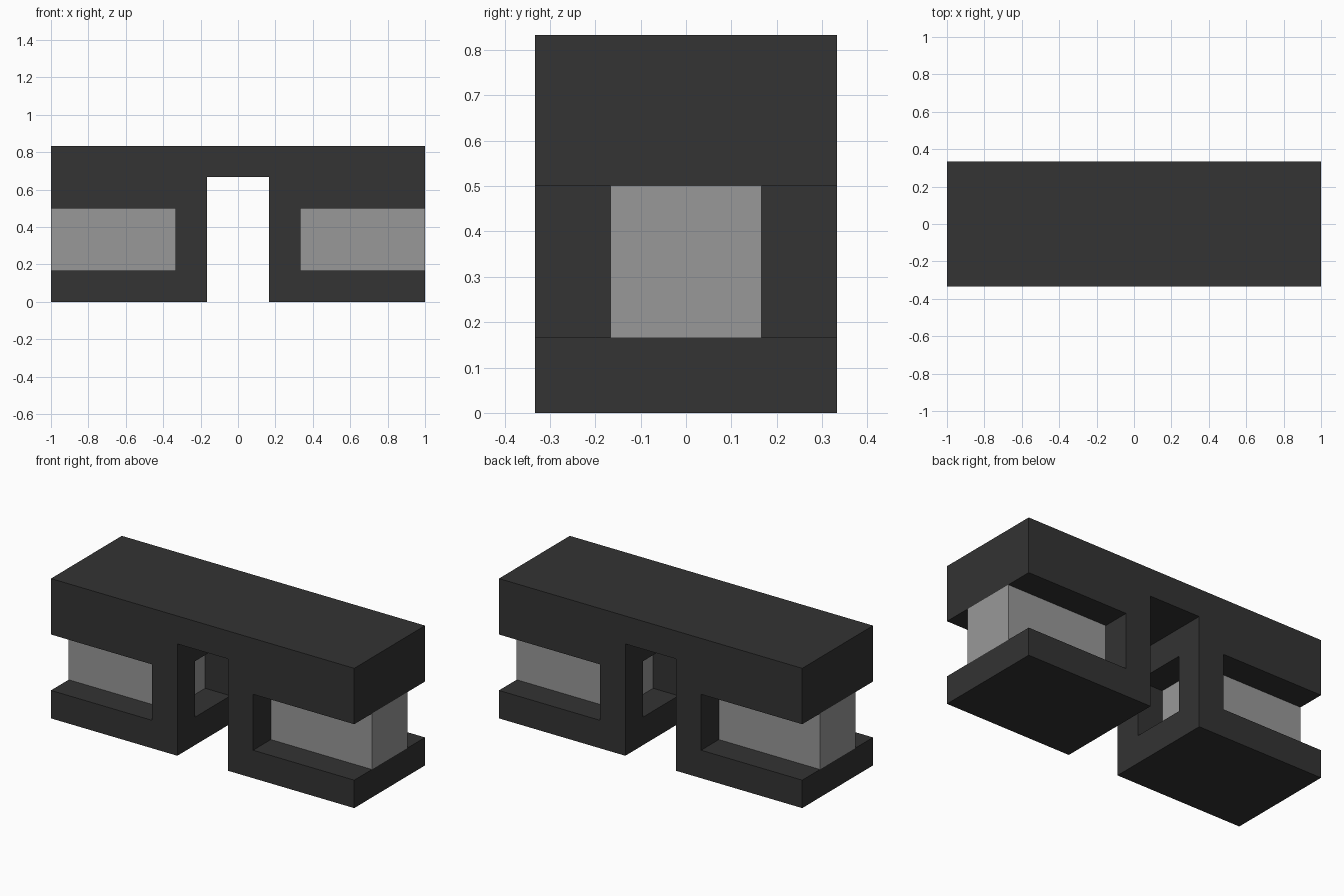
import bpy
import bmesh

U = 1 / 6  # the whole design sits on a grid of sixths

if "Cube" in bpy.data.objects:
    bpy.data.objects.remove(bpy.data.objects["Cube"], do_unlink=True)


def make_material(name, level):
    colour = (level, level, level, 1)
    mat = bpy.data.materials.new(name)
    mat.use_nodes = True
    mat.diffuse_color = colour
    bsdf = next(n for n in mat.node_tree.nodes if n.type == "BSDF_PRINCIPLED")
    bsdf.inputs["Base Color"].default_value = colour
    return mat


def extrude_profile(name, outline, half_depth, mat):
    """Extrude an x-z outline, in grid units, along y."""
    bm = bmesh.new()
    face = bm.faces.new([bm.verts.new((x * U, -half_depth * U, z * U)) for x, z in outline])
    new = bmesh.ops.extrude_face_region(bm, geom=[face])["geom"]
    verts = [g for g in new if isinstance(g, bmesh.types.BMVert)]
    bmesh.ops.translate(bm, verts=verts, vec=(0, 2 * half_depth * U, 0))
    bmesh.ops.recalc_face_normals(bm, faces=bm.faces)
    mesh = bpy.data.meshes.new(name)
    bm.to_mesh(mesh)
    bm.free()
    mesh.materials.append(mat)
    obj = bpy.data.objects.new(name, mesh)
    bpy.context.collection.objects.link(obj)
    return obj


def rectangle(x0, x1, z0, z1):
    return [(x0, z0), (x1, z0), (x1, z1), (x0, z1)]


dark = make_material("dark grey", 0.0331)
light = make_material("light grey", 0.3185)

# Frame: top beam, two pillars and two feet as one mirrored outline
half = [(1, 4), (1, 0), (6, 0), (6, 1), (2, 1), (2, 3), (6, 3), (6, 5)]
frame = extrude_profile("frame", half + [(-x, z) for x, z in reversed(half)], 2, dark)

# Square window through both pillars
cutter = extrude_profile("window_cutter", rectangle(-3, 3, 1, 3), 1, dark)
cutter.hide_render = True
cut = frame.modifiers.new("windows", "BOOLEAN")
cut.operation = "DIFFERENCE"
cut.solver = "EXACT"
cut.object = cutter
bpy.context.view_layer.objects.active = frame
bpy.ops.object.modifier_apply(modifier=cut.name)
bpy.data.objects.remove(cutter, do_unlink=True)

# Light blocks held in the side slots, flush with the ends
for side, sign in (("left", 1), ("right", -1)):
    extrude_profile(side + "_block", rectangle(2 * sign, 6 * sign, 1, 3), 1, light)
